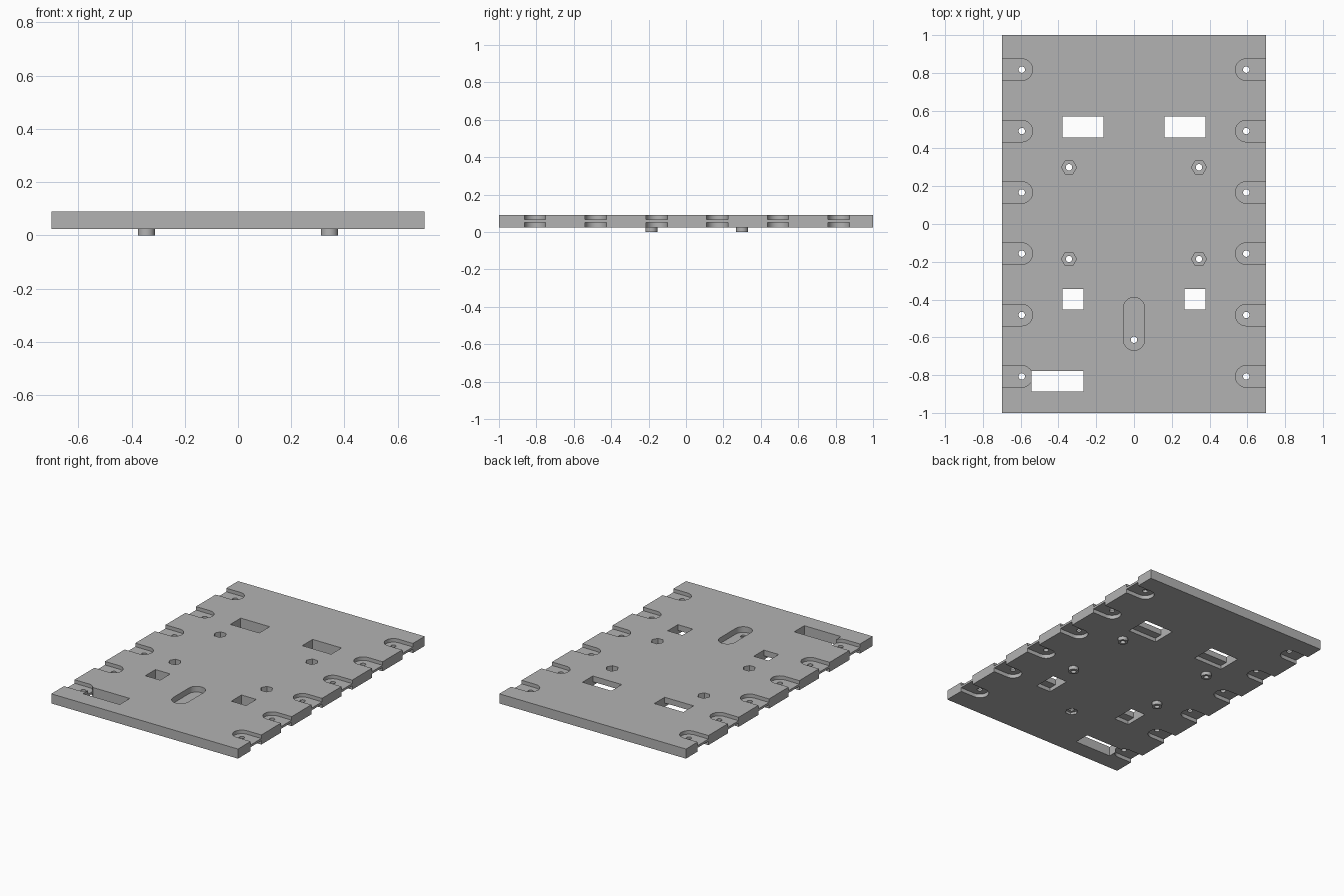
import bpy, bmesh, math
from mathutils import Matrix

if "Cube" in bpy.data.objects:
    bpy.data.objects.remove(bpy.data.objects["Cube"], do_unlink=True)

grey = bpy.data.materials.new("plain grey")
grey.use_nodes = True
colour = (0.45, 0.45, 0.45, 1)
grey.diffuse_color = colour
grey.node_tree.nodes["Principled BSDF"].inputs["Base Color"].default_value = colour

BOTTOM, TOP = 0.025, 0.09
WEB_LOW, WEB_HIGH = 0.051, 0.066
HALF_W, HALF_L = 0.7, 1.0


def prism(bm, outline, z0, z1):
    """Extrude a counter-clockwise outline from z0 to z1."""
    face = bm.faces.new([bm.verts.new((x, y, z0)) for x, y in outline])
    grown = bmesh.ops.extrude_face_region(bm, geom=[face])["geom"]
    verts = [v for v in grown if isinstance(v, bmesh.types.BMVert)]
    bmesh.ops.translate(bm, verts=verts, vec=(0, 0, z1 - z0))


def rect(x0, x1, y0, y1):
    return [(x0, y0), (x1, y0), (x1, y1), (x0, y1)]


def circle(x, y, r, n=32):
    return [(x + r * math.cos(math.tau * i / n), y + r * math.sin(math.tau * i / n))
            for i in range(n)]


def arc(x, y, r, start, n=20):
    """Half circle beginning at the start angle."""
    return [(x + r * math.cos(start + math.pi * i / n),
             y + r * math.sin(start + math.pi * i / n)) for i in range(n + 1)]


def make(name, bm):
    bmesh.ops.recalc_face_normals(bm, faces=bm.faces)
    mesh = bpy.data.meshes.new(name)
    bm.to_mesh(mesh)
    bm.free()
    mesh.materials.append(grey)
    ob = bpy.data.objects.new(name, mesh)
    bpy.context.collection.objects.link(ob)
    return ob


def combine(target, tool, operation):
    """Apply a boolean and discard the helper."""
    tool.hide_render = True
    mod = target.modifiers.new(tool.name, "BOOLEAN")
    mod.operation, mod.object, mod.solver = operation, tool, "EXACT"
    bpy.context.view_layer.objects.active = target
    bpy.ops.object.modifier_apply(modifier=mod.name)
    bpy.data.objects.remove(tool, do_unlink=True)


NOTCH_X, NOTCH_R, HOLE_R = 0.594, 0.057, 0.017
notch_ys = [0.817, 0.492, 0.167, -0.157, -0.482, -0.807]
bosses = [(sx * 0.344, y) for sx in (-1, 1) for y in (0.3, -0.185)]
SLOT_HOLE_Y = -0.613

# Flat plate
bm = bmesh.new()
prism(bm, rect(-HALF_W, HALF_W, -HALF_L, HALF_L), BOTTOM, TOP)
plate = make("mounting_plate", bm)

# Round bosses underneath
bm = bmesh.new()
for x, y in bosses:
    prism(bm, circle(x, y, 0.032), 0, 0.032)
combine(plate, make("bosses", bm), "UNION")

# Blind pockets: edge notches, nut recesses, slot and window ledges
bm = bmesh.new()
for y in notch_ys:
    right = [(0.8, y + NOTCH_R)] + arc(NOTCH_X, y, NOTCH_R, math.pi / 2) + [(0.8, y - NOTCH_R)]
    left = [(-px, py) for px, py in reversed(right)]
    for outline in (right, left):
        prism(bm, outline, WEB_HIGH, 0.12)
        prism(bm, outline, -0.02, WEB_LOW)
for x, y in bosses:
    prism(bm, circle(x, y, 0.04, 6), 0.045, 0.12)
slot = arc(0, -0.445, 0.056, 0) + arc(0, SLOT_HOLE_Y, 0.056, math.pi)
prism(bm, slot, WEB_LOW, 0.12)
prism(bm, circle(0, SLOT_HOLE_Y, 0.04, 6), -0.02, 0.041)
for x0, x1, y0, y1 in ((0.161, 0.378, 0.403, 0.569), (0.267, 0.378, -0.507, -0.344)):
    prism(bm, rect(x0, x1, y0, y1), -0.02, WEB_LOW)
    prism(bm, rect(-x1, -x0, y0, y1), -0.02, WEB_LOW)
combine(plate, make("pockets", bm), "DIFFERENCE")

# Openings through the whole plate
bm = bmesh.new()
centres = [(sx * NOTCH_X, y) for sx in (-1, 1) for y in notch_ys]
for x, y in centres + bosses + [(0, SLOT_HOLE_Y)]:
    prism(bm, circle(x, y, HOLE_R, 24), -0.05, 0.15)
for x0, x1, y0, y1 in ((0.161, 0.378, 0.458, 0.569), (0.267, 0.378, -0.453, -0.344)):
    prism(bm, rect(x0, x1, y0, y1), -0.05, 0.15)
    prism(bm, rect(-x1, -x0, y0, y1), -0.05, 0.15)
prism(bm, rect(-0.542, -0.267, -0.886, -0.778), -0.05, 0.15)
combine(plate, make("openings", bm), "DIFFERENCE")

# Smooth round walls, crisp edges
bpy.ops.object.select_all(action="DESELECT")
plate.select_set(True)
bpy.context.view_layer.objects.active = plate
bpy.ops.object.shade_smooth_by_angle(angle=math.radians(30))
